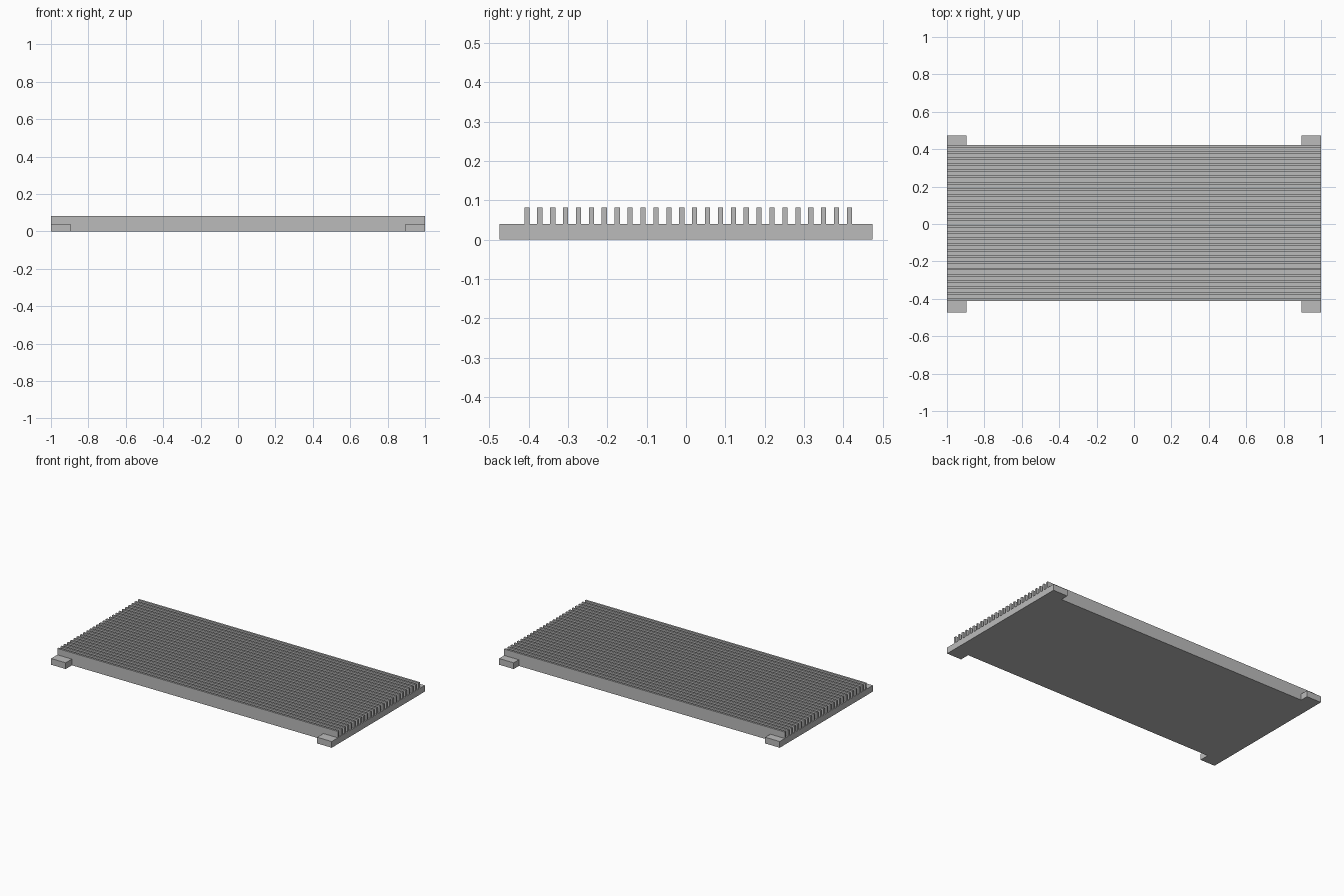
import bpy
import bmesh

cube = bpy.data.objects.get("Cube")
if cube:
    bpy.data.objects.remove(cube, do_unlink=True)

HALF_LENGTH = 1.0
TAB_END = 0.474
TAB_INNER = 0.896
FRONT, BACK = -0.411, 0.422
BASE_TOP, FIN_TOP = 0.04, 0.081
FIN_COUNT, FIN_WIDTH = 26, 0.013

grey = bpy.data.materials.new("plain grey")
grey.use_nodes = True
colour = (0.5, 0.5, 0.5, 1)
grey.diffuse_color = colour
grey.node_tree.nodes["Principled BSDF"].inputs["Base Color"].default_value = colour


def extrude_outline(name, outline, bottom, top):
    """Raise a flat outline into a solid."""
    bm = bmesh.new()
    face = bm.faces.new([bm.verts.new((x, y, bottom)) for x, y in outline])
    raised = bmesh.ops.extrude_face_region(bm, geom=[face], use_keep_orig=True)
    for v in raised["geom"]:
        if isinstance(v, bmesh.types.BMVert):
            v.co.z = top
    bmesh.ops.recalc_face_normals(bm, faces=bm.faces)
    mesh = bpy.data.meshes.new(name)
    bm.to_mesh(mesh)
    bm.free()
    mesh.materials.append(grey)
    obj = bpy.data.objects.new(name, mesh)
    bpy.context.collection.objects.link(obj)
    return obj


# Base plate with a mounting tab at each corner
right_side = [(TAB_INNER, FRONT), (TAB_INNER, -TAB_END), (HALF_LENGTH, -TAB_END),
              (HALF_LENGTH, TAB_END), (TAB_INNER, TAB_END), (TAB_INNER, BACK)]
left_side = [(-x, y) for x, y in reversed(right_side)]
extrude_outline("base_plate", right_side + left_side, 0, BASE_TOP)

# Row of long cooling fins
fin = [(-HALF_LENGTH, FRONT), (HALF_LENGTH, FRONT),
       (HALF_LENGTH, FRONT + FIN_WIDTH), (-HALF_LENGTH, FRONT + FIN_WIDTH)]
fins = extrude_outline("cooling_fins", fin, BASE_TOP, FIN_TOP)
array = fins.modifiers.new("fin row", 'ARRAY')
array.count = FIN_COUNT
array.use_relative_offset = False
array.use_constant_offset = True
pitch = (BACK - FRONT - FIN_WIDTH) / (FIN_COUNT - 1)
array.constant_offset_displace = (0, pitch, 0)
